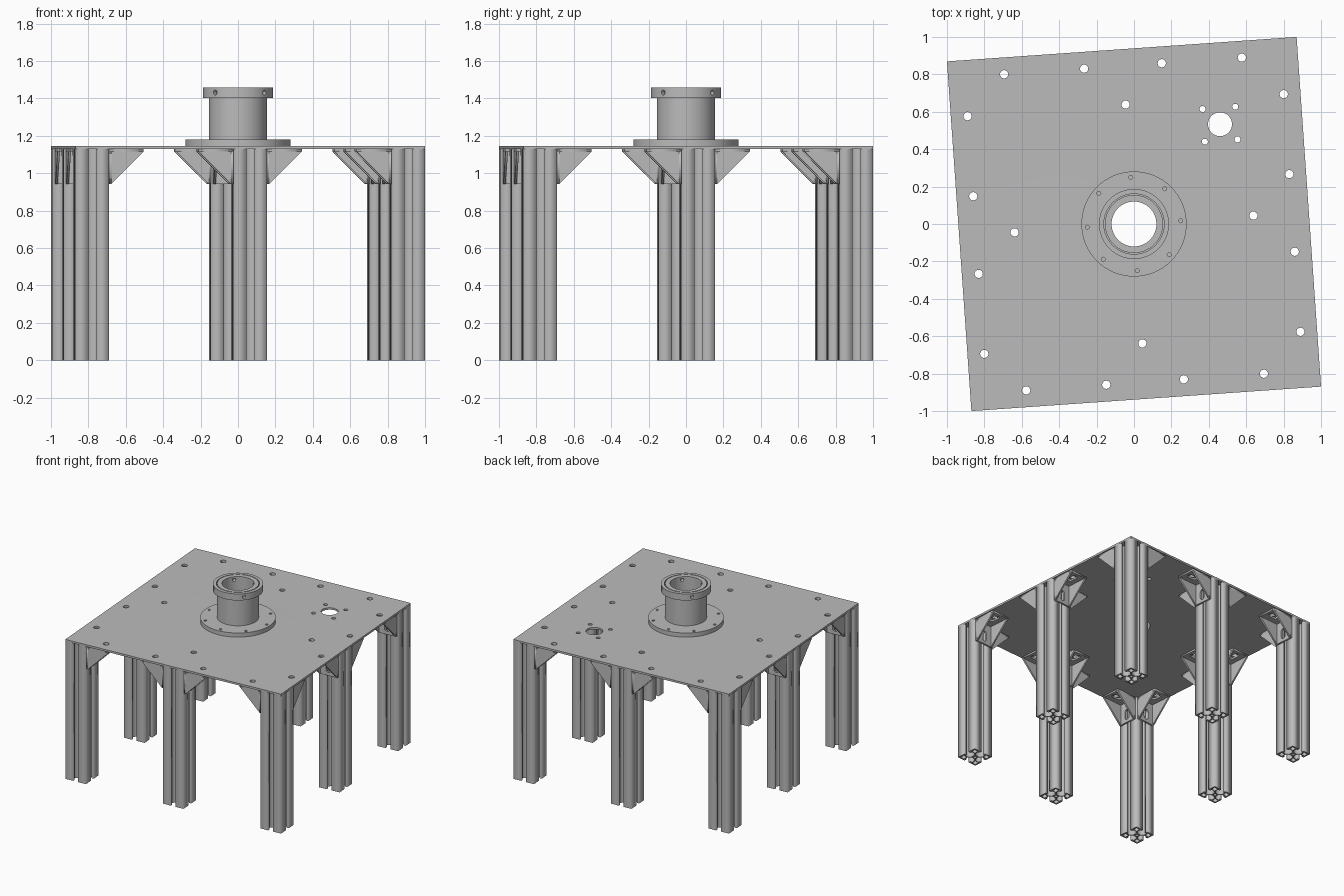
import bpy, bmesh, math
from mathutils import Matrix, Vector

if "Cube" in bpy.data.objects:
    bpy.data.objects.remove(bpy.data.objects["Cube"])

TURN = Matrix.Rotation(math.radians(4), 4, 'Z')   # whole table is turned slightly
HALF = 0.937          # half side of the top
LEG = 0.09            # half width of a leg
LEG_POS = HALF - LEG
Z_LEG, Z_TOP = 1.13, 1.146

grey = bpy.data.materials.new("grey_metal")
grey.diffuse_color = (0.5, 0.5, 0.5, 1)
grey.use_nodes = True
grey.node_tree.nodes["Principled BSDF"].inputs["Base Color"].default_value = grey.diffuse_color


def circle(r, x=0, y=0, n=24):
    return [(x + r * math.cos(2 * math.pi * i / n), y + r * math.sin(2 * math.pi * i / n)) for i in range(n)]


def rect(x0, y0, x1, y1):
    return [(x0, y0), (x1, y0), (x1, y1), (x0, y1)]


def slot(x0, x1, r, n=8):
    right = [(x1 + r * math.cos(a), r * math.sin(a)) for a in (math.pi * (i / n - 0.5) for i in range(n + 1))]
    return right + [(x0 + x1 - x, -y) for x, y in right]


def quarter_turns(x, y):
    return [(x, y), (-y, x), (-x, -y), (y, -x)]


def slab(loops, z0, z1):
    """Mesh of a flat outline with holes, extruded from z0 to z1."""
    cu = bpy.data.curves.new("outline", 'CURVE')
    cu.dimensions = '2D'
    cu.fill_mode = 'BOTH'
    cu.extrude = (z1 - z0) / 2
    for loop in loops:
        s = cu.splines.new('POLY')
        s.points.add(len(loop) - 1)
        for p, (x, y) in zip(s.points, loop):
            p.co = (x, y, 0, 1)
        s.use_cyclic_u = True
    ob = bpy.data.objects.new("outline", cu)
    bpy.context.collection.objects.link(ob)
    bpy.context.view_layer.update()
    me = bpy.data.meshes.new_from_object(ob.evaluated_get(bpy.context.evaluated_depsgraph_get()))
    bpy.data.objects.remove(ob)
    me.transform(Matrix.Translation((0, 0, (z0 + z1) / 2)))
    bm = bmesh.new()
    bm.from_mesh(me)
    bmesh.ops.remove_doubles(bm, verts=bm.verts, dist=1e-5)
    bmesh.ops.recalc_face_normals(bm, faces=bm.faces)
    bm.to_mesh(me)
    bm.free()
    return me


def join(pieces):
    """Merge (mesh, matrix) pieces into one mesh."""
    bm = bmesh.new()
    for me, mat in pieces:
        part = me.copy()
        part.transform(mat)
        bm.from_mesh(part)
    bmesh.ops.recalc_face_normals(bm, faces=bm.faces)
    out = bpy.data.meshes.new("joined")
    bm.to_mesh(out)
    bm.free()
    return out


def place(name, me, mat=Matrix()):
    if not me.materials:
        me.materials.append(grey)
    for p in me.polygons:
        p.material_index = 0
    ob = bpy.data.objects.new(name, me)
    bpy.context.collection.objects.link(ob)
    ob.matrix_world = TURN @ mat
    return ob


def smooth(ob):
    bpy.ops.object.select_all(action='DESELECT')
    ob.select_set(True)
    bpy.context.view_layer.objects.active = ob
    bpy.ops.object.shade_smooth_by_angle(angle=math.radians(30))


# table top with screw holes, centre bore and a cable opening
loops = [rect(-HALF, -HALF, HALF, HALF), circle(0.12, n=64), circle(0.064, 0.496, 0.50, 48)]
for x in (-0.637, -0.208, 0.208, 0.637):
    loops += [circle(0.022, *p) for p in quarter_turns(x, LEG_POS)]
loops += [circle(0.022, *p) for p in quarter_turns(0, 0.64)]
loops += [circle(0.016, 0.496 + dx, 0.50 + dy) for dx, dy in quarter_turns(0.0875, 0.0875)]
smooth(place("table_top", slab(loops, Z_LEG, Z_TOP)))

# slotted leg profile, one quarter repeated four times
quarter = [(0.022, 0.016), (0.042, 0.036), (0.07, 0.036), (0.07, 0.021), (LEG, 0.021), (LEG, LEG),
           (0.021, LEG), (0.021, 0.07), (0.036, 0.07), (0.036, 0.042), (0.016, 0.022)]
outline = [quarter_turns(x, y)[k] for k in range(4) for x, y in quarter]
cells = [[quarter_turns(x, y)[k] for x, y in rect(0.042, 0.042, 0.078, 0.078)] for k in range(4)]
leg_mesh = slab([outline, circle(0.011, n=16)] + cells, 0, Z_LEG)

# corner bracket: two slotted plates and two triangular cheeks
S, W, T = 0.187, 0.08, 0.013
plate = slab([rect(0, -W, S, W), slot(0.096, 0.14, 0.022)], -T, 0)
upright = Matrix(((0, 0, -1, 0), (0, 1, 0, 0), (-1, 0, 0, 0), (0, 0, 0, 1)))
cheek = slab([[(0, 0), (S, 0), (S, -T), (T, -S), (0, -S)]], -T / 2, T / 2)
stand = Matrix.Rotation(math.pi / 2, 4, 'X')
bracket_mesh = join([(plate, Matrix()), (plate, upright)] +
                    [(cheek, Matrix.Translation((0, s * (W - T / 2), 0)) @ stand) for s in (-1, 1)])

# legs around the edge, brackets on every side that has room
for gx in (-1, 0, 1):
    for gy in (-1, 0, 1):
        if gx == gy == 0:
            continue
        c = Vector((gx * LEG_POS, gy * LEG_POS, 0))
        place("leg", leg_mesh, Matrix.Translation(c))
        for k, (dx, dy) in enumerate(((1, 0), (0, 1), (-1, 0), (0, -1))):
            if max(abs(gx + dx), abs(gy + dy)) > 1:
                continue
            pos = c + Vector((dx * LEG, dy * LEG, Z_LEG))
            place("bracket", bracket_mesh, Matrix.Translation(pos) @ Matrix.Rotation(k * math.pi / 2, 4, 'Z'))

# mounting flange with eight bolt holes
bolts = [circle(0.011, 0.25 * math.cos(k * math.pi / 4), 0.25 * math.sin(k * math.pi / 4), 16) for k in range(8)]
smooth(place("flange", slab([circle(0.281, n=96), circle(0.12, n=64)] + bolts, Z_TOP, 1.18)))

# tube and collar, separated by a thin groove
tube = place("tube", slab([circle(0.155, n=64), circle(0.12, n=64)], 1.18, 1.457))
collar = place("collar", slab([circle(0.187, n=64), circle(0.161, n=64)], 1.403, 1.457))
smooth(place("collar_base", slab([circle(0.186, n=64), circle(0.155, n=64)], 1.4028, 1.408)))

# four set screw holes drilled through collar and tube
drill_mesh = join([(slab([circle(0.013, n=20)], 0.1, 0.22),
                    Matrix.Translation((0, 0, 1.431)) @ Matrix.Rotation(math.radians(45 + 90 * k), 4, 'Z')
                    @ Matrix.Rotation(math.pi / 2, 4, 'Y')) for k in range(4)])
drill = place("drill", drill_mesh)
drill.hide_render = True
for ob in (tube, collar):
    mod = ob.modifiers.new("screw_holes", 'BOOLEAN')
    mod.operation = 'DIFFERENCE'
    mod.solver = 'EXACT'
    mod.object = drill
    bpy.context.view_layer.objects.active = ob
    bpy.ops.object.modifier_apply(modifier=mod.name)
    smooth(ob)
bpy.data.objects.remove(drill)
